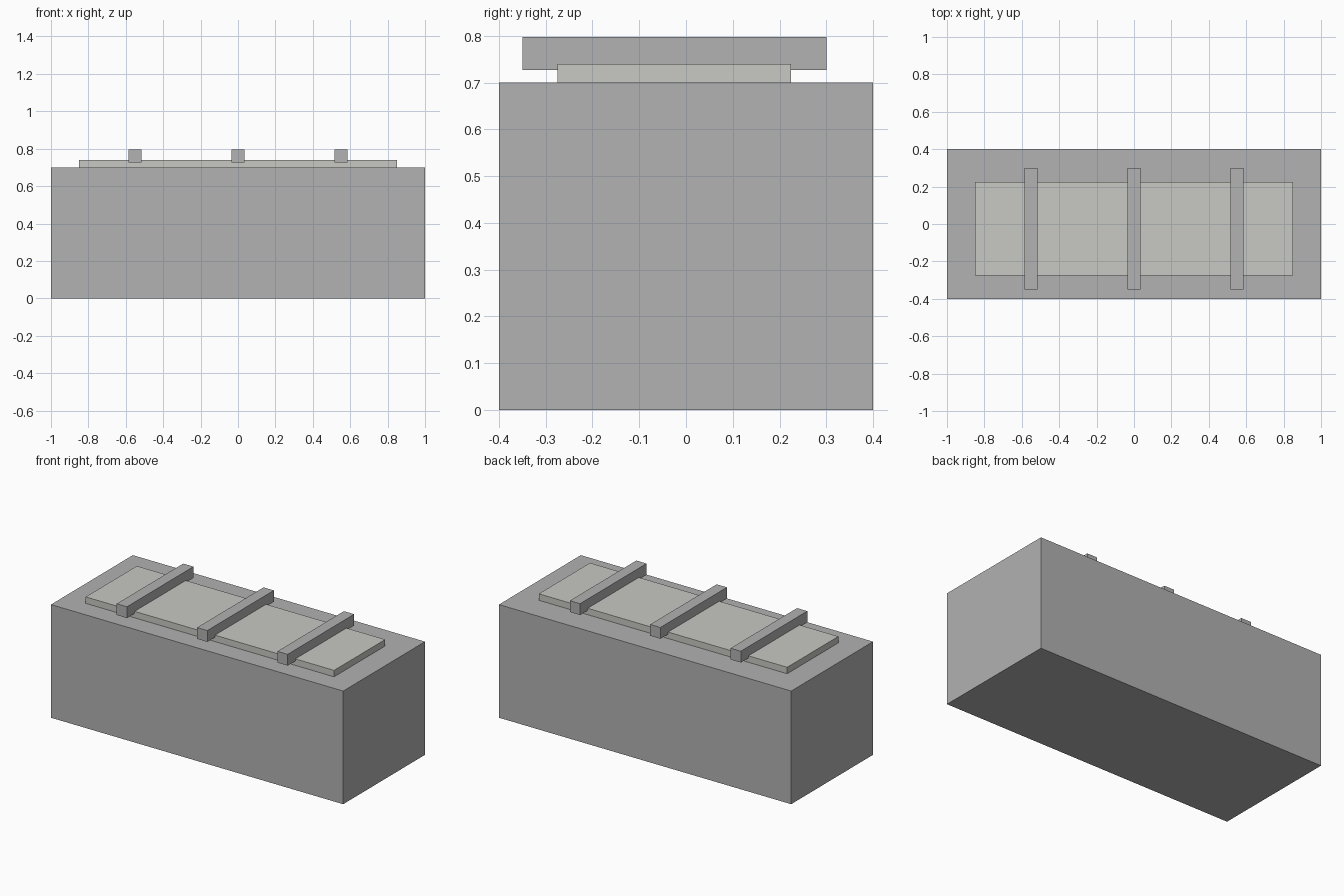
import bpy

if "Cube" in bpy.data.objects:
    bpy.data.objects.remove(bpy.data.objects["Cube"])


def make_material(name, rgb):
    mat = bpy.data.materials.new(name)
    mat.diffuse_color = (*rgb, 1.0)
    mat.use_nodes = True
    mat.node_tree.nodes["Principled BSDF"].inputs["Base Color"].default_value = mat.diffuse_color
    return mat


def box(name, x, y, z, mat):
    """Box from (min, max) ranges on each axis."""
    bpy.ops.mesh.primitive_cube_add(size=1)
    ob = bpy.context.object
    ob.name = name
    ob.location = [(a + b) / 2 for a, b in (x, y, z)]
    ob.scale = [b - a for a, b in (x, y, z)]
    bpy.ops.object.transform_apply(location=False, rotation=False, scale=True)
    ob.data.materials.append(mat)
    return ob


grey = make_material("mid grey", (0.445, 0.445, 0.445))
pale = make_material("pale warm grey", (0.58, 0.58, 0.55))

# Solid base block
box("base_block", (-1, 1), (-0.4, 0.4), (0, 0.7), grey)

# Thin panel lying on the base, set slightly toward the front
box("top_panel", (-0.85, 0.85), (-0.275, 0.225), (0.7, 0.74), pale)

# Three cross bars sunk a little into the panel
for name, cx in (("left_bar", -0.55), ("middle_bar", 0), ("right_bar", 0.55)):
    box(name, (cx - 0.035, cx + 0.035), (-0.35, 0.30), (0.727, 0.797), grey)
